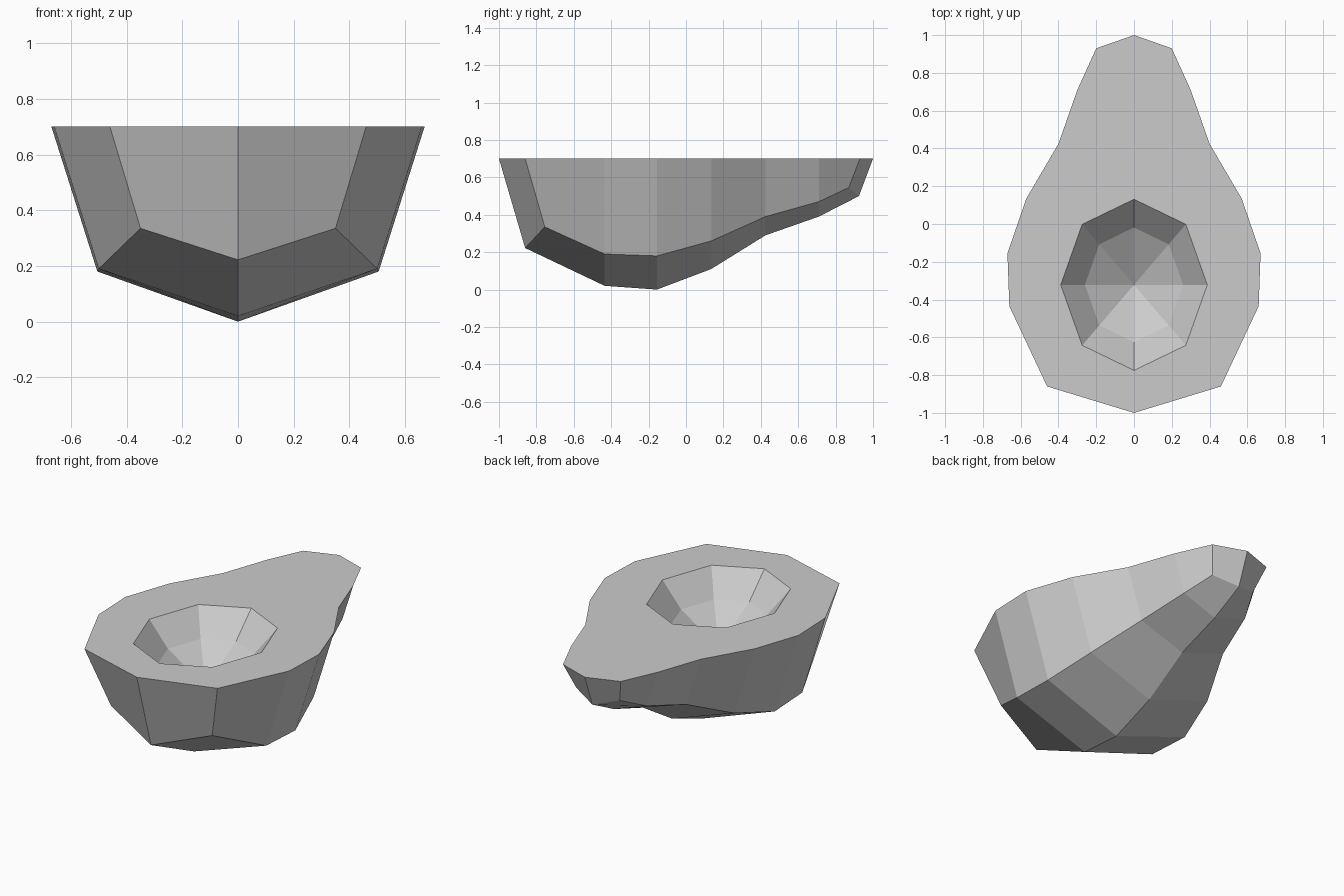
import bpy
import bmesh
import math

cube = bpy.data.objects.get("Cube")
if cube:
    bpy.data.objects.remove(cube, do_unlink=True)

# Single matte grey
grey = bpy.data.materials.new("plain grey")
grey.use_nodes = True
grey.diffuse_color = (0.6, 0.6, 0.6, 1)
grey.node_tree.nodes["Principled BSDF"].inputs["Base Color"].default_value = (0.6, 0.6, 0.6, 1)

TOP = 0.7
# Cross-sections, front to back: rim (x, y), chine (x, y, z), keel (y, z)
SECTIONS = [
    ((0.46, -0.86), (0.35, -0.755, 0.335), (-0.86, 0.222)),
    ((0.66, -0.435), (0.50, -0.435, 0.19), (-0.435, 0.02)),
    ((0.67, -0.155), (0.505, -0.155, 0.18), (-0.155, 0.0)),
    ((0.57, 0.135), (0.43, 0.135, 0.26), (0.135, 0.11)),
    ((0.40, 0.425), (0.30, 0.425, 0.39), (0.425, 0.29)),
    ((0.30, 0.71), (0.225, 0.71, 0.47), (0.71, 0.39)),
    ((0.20, 0.93), (0.15, 0.87, 0.545), (0.925, 0.50)),
]

bm = bmesh.new()
keel = [bm.verts.new((0, y, z)) for _, _, (y, z) in SECTIONS]
front_tip = bm.verts.new((0, -1, TOP))
back_tip = bm.verts.new((0, 1, TOP))

# Sloping walls and underside, one side at a time
outline = []
for side in (1, -1):
    rim = [bm.verts.new((side * x, y, TOP)) for (x, y), _, _ in SECTIONS]
    chine = [bm.verts.new((side * x, y, z)) for _, (x, y, z), _ in SECTIONS]
    for i in range(len(SECTIONS) - 1):
        bm.faces.new((rim[i], rim[i + 1], chine[i + 1], chine[i]))
        bm.faces.new((chine[i], chine[i + 1], keel[i + 1], keel[i]))
    bm.faces.new((front_tip, rim[0], chine[0], keel[0]))
    bm.faces.new((back_tip, rim[-1], chine[-1], keel[-1]))
    loop = [front_tip] + rim + [back_tip]
    outline += [bm.edges.get(pair) for pair in zip(loop, loop[1:])]

# Eight-sided hollow
CENTRE_Y = -0.322


def hollow_ring(scale, z):
    return [bm.verts.new((0.388 * scale * math.cos(a), CENTRE_Y + 0.453 * scale * math.sin(a), z))
            for a in (math.tau * k / 8 for k in range(8))]


lip = hollow_ring(1, TOP)
inner = hollow_ring(0.67, 0.55)
pit = bm.verts.new((0, CENTRE_Y, 0.38))
for k in range(8):
    n = (k + 1) % 8
    bm.faces.new((lip[k], lip[n], inner[n], inner[k]))
    bm.faces.new((inner[k], inner[n], pit))
lip_edges = [bm.edges.get((lip[k], lip[(k + 1) % 8])) for k in range(8)]

# Flat top face around the hollow
bmesh.ops.triangle_fill(bm, use_beauty=True, edges=outline + lip_edges)
bmesh.ops.recalc_face_normals(bm, faces=bm.faces[:])

mesh = bpy.data.meshes.new("halved_fruit")
bm.to_mesh(mesh)
bm.free()
mesh.materials.append(grey)
fruit = bpy.data.objects.new("halved_fruit", mesh)
bpy.context.collection.objects.link(fruit)
